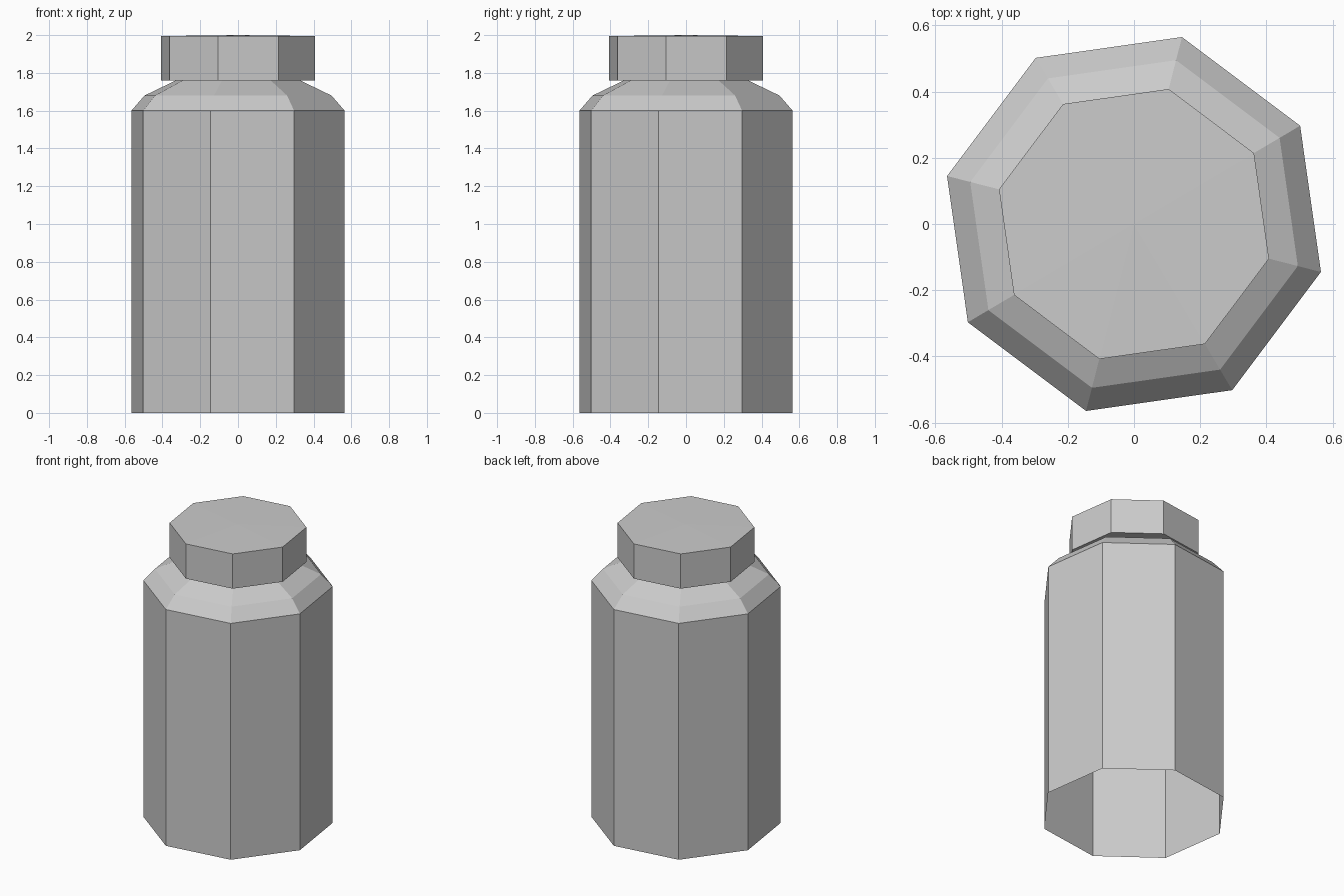
import bpy
import bmesh
import math

SIDES = 8
TURN = math.radians(30.6)

cube = bpy.data.objects.get("Cube")
if cube:
    bpy.data.objects.remove(cube, do_unlink=True)

grey = bpy.data.materials.new("plain grey")
colour = (0.6, 0.6, 0.6, 1)
grey.diffuse_color = colour
grey.use_nodes = True
grey.node_tree.nodes["Principled BSDF"].inputs["Base Color"].default_value = colour


def turned_shell(name, profile, peak=None):
    """Flat-sided shell from (radius, height) rings, optionally closed to a peak."""
    bm = bmesh.new()
    rings = []
    for radius, z in profile:
        angles = [TURN + math.tau * i / SIDES for i in range(SIDES)]
        rings.append([bm.verts.new((radius * math.cos(a), radius * math.sin(a), z))
                      for a in angles])
    for low, high in zip(rings, rings[1:]):
        for i in range(SIDES):
            j = (i + 1) % SIDES
            bm.faces.new((low[i], low[j], high[j], high[i]))
    if peak is not None:
        tip = bm.verts.new((0, 0, peak))
        for i in range(SIDES):
            bm.faces.new((rings[-1][i], rings[-1][(i + 1) % SIDES], tip))
    mesh = bpy.data.meshes.new(name)
    bm.to_mesh(mesh)
    bm.free()
    mesh.materials.append(grey)
    obj = bpy.data.objects.new(name, mesh)
    bpy.context.collection.objects.link(obj)
    return obj


# Body: open underneath, straight walls and a two-step shoulder
turned_shell("jar_body", [(0.583, 0), (0.583, 1.6), (0.511, 1.68), (0.34, 1.76)])

# Lid: overhanging rim, upright sides and a barely domed top
turned_shell("jar_lid", [(0.34, 1.76), (0.421, 1.76), (0.421, 1.995)], peak=2.0)
